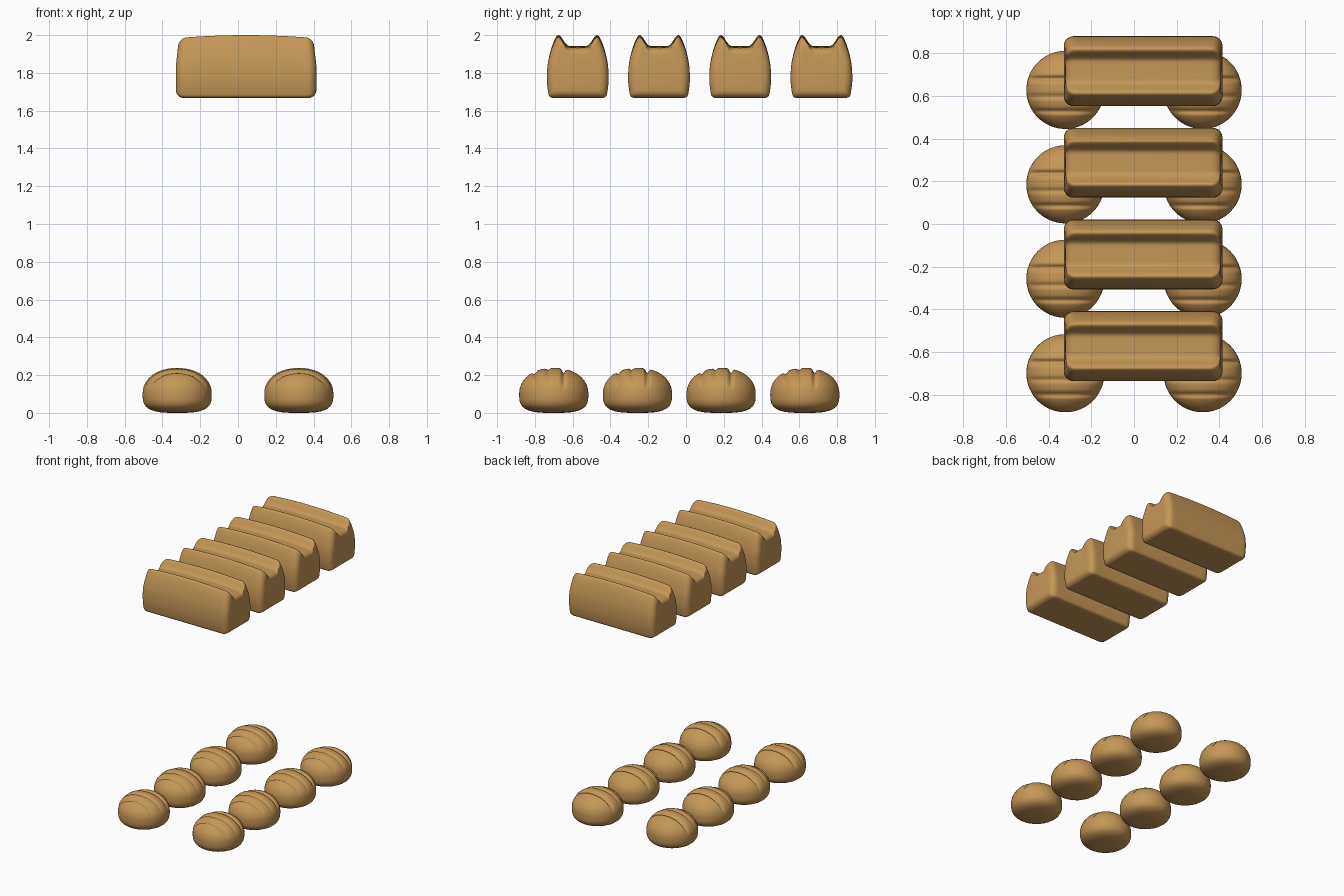
import bpy, bmesh, math

if "Cube" in bpy.data.objects:
    bpy.data.objects.remove(bpy.data.objects["Cube"])

crust = bpy.data.materials.new("golden_crust")
crust.diffuse_color = (0.56, 0.31, 0.095, 1)
crust.use_nodes = True
crust.node_tree.nodes["Principled BSDF"].inputs["Base Color"].default_value = crust.diffuse_color


def finish(name, rings, caps=True):
    """Skin a list of closed rings into a smooth mesh."""
    bm = bmesh.new()
    rows = [[bm.verts.new(p) for p in ring] for ring in rings]
    n = len(rows[0])
    for a, b in zip(rows, rows[1:]):
        for i in range(n):
            j = (i + 1) % n
            bm.faces.new((a[i], a[j], b[j], b[i]))
    if caps:
        bm.faces.new(rows[0])
        bm.faces.new(rows[-1])
    bmesh.ops.recalc_face_normals(bm, faces=bm.faces)
    for f in bm.faces:
        f.smooth = True
    mesh = bpy.data.meshes.new(name)
    bm.to_mesh(mesh)
    bm.free()
    mesh.materials.append(crust)
    return mesh


def smooth_loop(pts, steps=4):
    """Catmull-Rom through a closed list of 2D points."""
    out, n = [], len(pts)
    for i in range(n):
        p = [pts[(i + k) % n] for k in (-1, 0, 1, 2)]
        for s in range(steps):
            t = s / steps
            out.append([0.5 * (2 * b + (c - a) * t + (2 * a - 5 * b + 4 * c - d) * t * t
                               + (3 * b - a - 3 * c + d) * t ** 3)
                        for a, b, c, d in zip(*p)])
    return out


# Loaf: split-topped profile swept along x, with rounded ends
half = [(0.06, 1.667), (0.125, 1.667), (0.148, 1.674), (0.156, 1.695), (0.163, 1.75),
        (0.163, 1.80), (0.157, 1.86), (0.14, 1.93), (0.118, 1.985), (0.103, 2.0),
        (0.088, 1.99), (0.068, 1.96), (0.05, 1.944), (0.02, 1.942)]
profile = smooth_loop(half + [(-y, z) for y, z in reversed(half)])
HL, R = 0.372, 0.045
stations = [(HL - R + R * math.sin(a), R * (1 - math.cos(a)))
            for a in [math.radians(15 * k) for k in range(7)]]
stations = ([(-x, d) for x, d in reversed(stations)]
            + [(HL * k / 6, 0) for k in range(-5, 6)] + stations)
rings = []
for x, d in stations:
    ring = []
    for y, z in profile:
        sag = 0.016 * (x / HL) ** 2 * max(0, (z - 1.8) / 0.2)
        ring.append((x * (1 - 0.03 * max(0, (z - 1.85) / 0.15)),
                     y * (1 - d / 0.164), 1.82 + (z - 1.82) * (1 - d / 0.167) - sag))
    rings.append(ring)
loaf_mesh = finish("loaf", rings)

# Bun: flat-bottomed dome, rings across y so the scores follow them
scores = [(-0.10, 0.013), (-0.03, 0.010), (0.052, 0.024)]
rings = []
NY, NS = 72, 40
for i in range(NY + 1):
    v = math.pi * (0.01 + 0.98 * i / NY)
    ring = []
    for j in range(NS):
        u = 2 * math.pi * j / NS
        a, b, c = math.sin(v) * math.cos(u), -math.cos(v), math.sin(v) * math.sin(u)
        e = 2.15 if c > 0 else 3.2
        k = (math.hypot(a, b) ** e + abs(c) ** e) ** (-1 / e)
        x, y = 0.183 * a * k, 0.183 * b * k
        z = 0.1 + c * k * (0.138 if c > 0 else 0.1)
        w = min(1, max(0, (c - 0.15) / 0.4))
        z -= w * sum(h * math.exp(-((y - s) / 0.010) ** 2) for s, h in scores)
        ring.append((x, y, z))
    rings.append(ring)
bun_mesh = finish("bun", rings)


def place(name, mesh, x, y):
    ob = bpy.data.objects.new(name, mesh)
    ob.location = (x, y, 0)
    bpy.context.collection.objects.link(ob)


# Upper row of loaves, two lower rows of buns
for i in range(4):
    place(f"loaf_{i + 1}", loaf_mesh, 0.043, -0.573 + 0.43 * i)
    for side, x in (("left", -0.322), ("right", 0.322)):
        place(f"bun_{side}_{i + 1}", bun_mesh, x, -0.70 + 0.443 * i)
